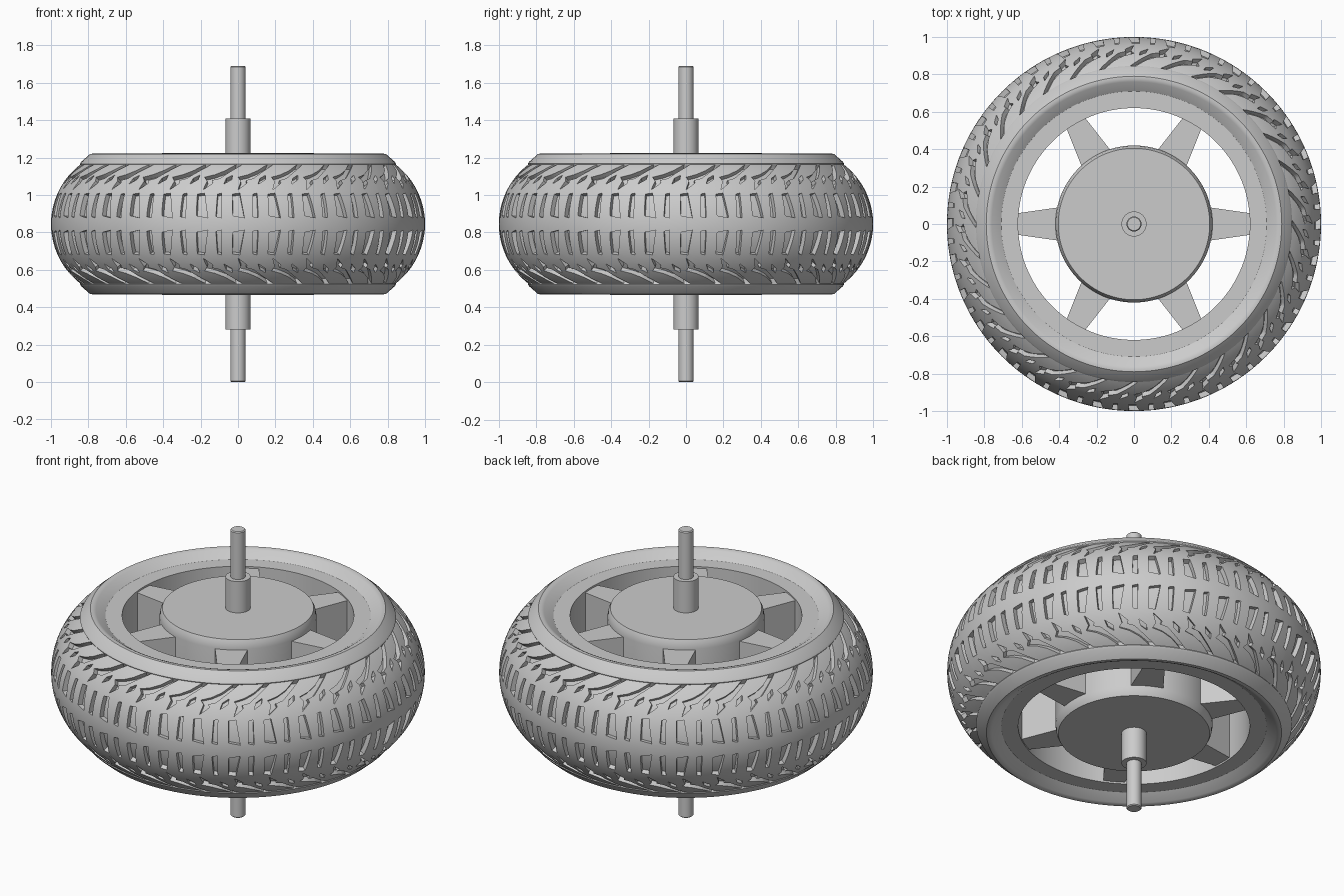
import bpy, bmesh, math
from mathutils import Vector, Matrix

MID = 0.845            # height of the wheel's middle plane
SECTORS = 32           # tread repeats around the tyre
STEP = 2 * math.pi / SECTORS
CENTRE, BULGE = 0.6, 0.4   # tyre section: arc centre and radius
V_END = 0.382          # arc length from the equator to the rim

old = bpy.data.objects.get("Cube")
if old:
    bpy.data.objects.remove(old, do_unlink=True)

grey = bpy.data.materials.new("plain grey")
grey.use_nodes = True
colour = (0.6, 0.6, 0.6, 1)
grey.diffuse_color = colour
grey.node_tree.nodes["Principled BSDF"].inputs["Base Color"].default_value = colour


def add_object(name, bm, smooth=True):
    bmesh.ops.recalc_face_normals(bm, faces=bm.faces)
    mesh = bpy.data.meshes.new(name)
    bm.to_mesh(mesh)
    bm.free()
    mesh.materials.append(grey)
    obj = bpy.data.objects.new(name, mesh)
    bpy.context.collection.objects.link(obj)
    if smooth:
        bpy.ops.object.select_all(action='DESELECT')
        obj.select_set(True)
        bpy.context.view_layer.objects.active = obj
        bpy.ops.object.shade_smooth_by_angle(angle=math.radians(30))
    return obj


def lathe(name, half, closed=False, steps=128):
    """Spin a profile, mirrored about the middle plane, around z."""
    points = half + [(r, -z) for r, z in reversed(half)]
    bm = bmesh.new()
    verts = [bm.verts.new((r, 0, MID + z)) for r, z in points]
    edges = [bm.edges.new(pair) for pair in zip(verts, verts[1:])]
    if closed:
        edges.append(bm.edges.new((verts[-1], verts[0])))
    bmesh.ops.spin(bm, geom=verts + edges, cent=(0, 0, 0), axis=(0, 0, 1),
                   angle=2 * math.pi, steps=steps, use_merge=True)
    bmesh.ops.remove_doubles(bm, verts=bm.verts, dist=1e-5)
    return add_object(name, bm)


def prism(bm, outline, low, high):
    """Extrude a flat outline between two depths."""
    face = bm.faces.new([bm.verts.new((u, v, low)) for u, v in outline])
    top = bmesh.ops.extrude_face_region(bm, geom=[face])["geom"]
    moved = [g for g in top if isinstance(g, bmesh.types.BMVert)]
    bmesh.ops.translate(bm, verts=moved, vec=(0, 0, high - low))


# Rim, hub and stepped axle
lathe("rim", [(0.83, 0.29), (0.845, 0.322), (0.838, 0.333), (0.79, 0.375),
              (0.775, 0.376), (0.76, 0.37), (0.71, 0.335), (0.62, 0.335)],
      closed=True)
lathe("hub", [(0, 0.38), (0.405, 0.38), (0.415, 0.36), (0.42, 0.33)])
lathe("axle_sleeve", [(0, 0.565), (0.067, 0.565)], steps=48)
lathe("axle", [(0, 0.845), (0.035, 0.845), (0.04, 0.84)], steps=48)

# Six tapered spokes
bm = bmesh.new()
for i in range(6):
    before = set(bm.verts)
    prism(bm, [(0.38, -0.092), (0.64, -0.055), (0.64, 0.055), (0.38, 0.092)],
          MID - 0.325, MID + 0.325)
    bmesh.ops.rotate(bm, verts=[v for v in bm.verts if v not in before],
                     cent=(0, 0, 0), matrix=Matrix.Rotation(i * math.pi / 3, 3, 'Z'))
add_object("spokes", bm, smooth=False)

# Tread recesses for one sector, unrolled flat: (around, across)
recesses = [
    [(-0.03, 0.165), (-0.028, 0.045), (0.034, 0.033), (0.01, 0.17)],
    [(0.083, 0.165), (0.078, 0.04), (0.108, 0.033), (0.106, 0.17)],
    [(0.0, 0.19), (0.052, 0.232), (0.046, 0.25), (0.09, 0.262), (0.15, 0.31),
     (0.225, 0.368), (0.19, 0.37), (0.12, 0.318), (0.06, 0.288), (0.0, 0.27),
     (0.018, 0.245)],
    [(0.115, 0.225), (0.16, 0.255), (0.165, 0.285), (0.128, 0.262)],
]

slab_bm = bmesh.new()
prism(slab_bm, [(0, -V_END), (STEP, -V_END), (STEP, V_END), (0, V_END)], -0.08, 0)
slab = add_object("tread_slab", slab_bm, smooth=False)

cut_bm = bmesh.new()
for shift in (-STEP, 0, STEP):
    for side in (1, -1):
        for outline in recesses:
            prism(cut_bm, [(u + shift, side * v) for u, v in outline], -0.028, 0.03)
cutter = add_object("tread_cutter", cut_bm, smooth=False)
cutter.hide_render = True

cut = slab.modifiers.new("recesses", 'BOOLEAN')
cut.object = cutter
cut.operation = 'DIFFERENCE'
cut.solver = 'EXACT'
sector = bpy.data.meshes.new_from_object(
    slab.evaluated_get(bpy.context.evaluated_depsgraph_get()))
bpy.data.objects.remove(slab)
bpy.data.objects.remove(cutter)

# Slice the sector so that it can bend, and drop its hidden sides
bm = bmesh.new()
bm.from_mesh(sector)
bpy.data.meshes.remove(sector)


def slice_at(point, normal):
    bmesh.ops.bisect_plane(bm, geom=bm.verts[:] + bm.edges[:] + bm.faces[:],
                           dist=1e-6, plane_co=point, plane_no=normal)


for i in range(1, 5):
    slice_at((STEP * i / 5, 0, 0), (1, 0, 0))
for i in range(1, 28):
    slice_at((0, V_END * (i / 14 - 1), 0), (0, 1, 0))


def hidden(face):
    xs = [v.co.x for v in face.verts]
    return (max(xs) < 1e-5 or min(xs) > STEP - 1e-5
            or max(v.co.z for v in face.verts) < -0.079)


bmesh.ops.delete(bm, geom=[f for f in bm.faces if hidden(f)], context='FACES')
bmesh.ops.triangulate(bm, faces=[f for f in bm.faces if len(f.verts) > 4])

# Repeat the sector and roll it up into the tyre
first = bm.verts[:] + bm.edges[:] + bm.faces[:]
for i in range(1, SECTORS):
    copy = bmesh.ops.duplicate(bm, geom=first)["geom"]
    bmesh.ops.translate(bm, vec=(STEP * i, 0, 0),
                        verts=[g for g in copy if isinstance(g, bmesh.types.BMVert)])
for vert in bm.verts:
    around, across, depth = vert.co
    angle = around - math.pi / 2
    tilt = across / BULGE
    radius = CENTRE + (BULGE + depth) * math.cos(tilt)
    vert.co = Vector((radius * math.cos(angle), radius * math.sin(angle),
                      MID + (BULGE + depth) * math.sin(tilt)))
bmesh.ops.remove_doubles(bm, verts=bm.verts, dist=1e-4)
add_object("tyre", bm)
